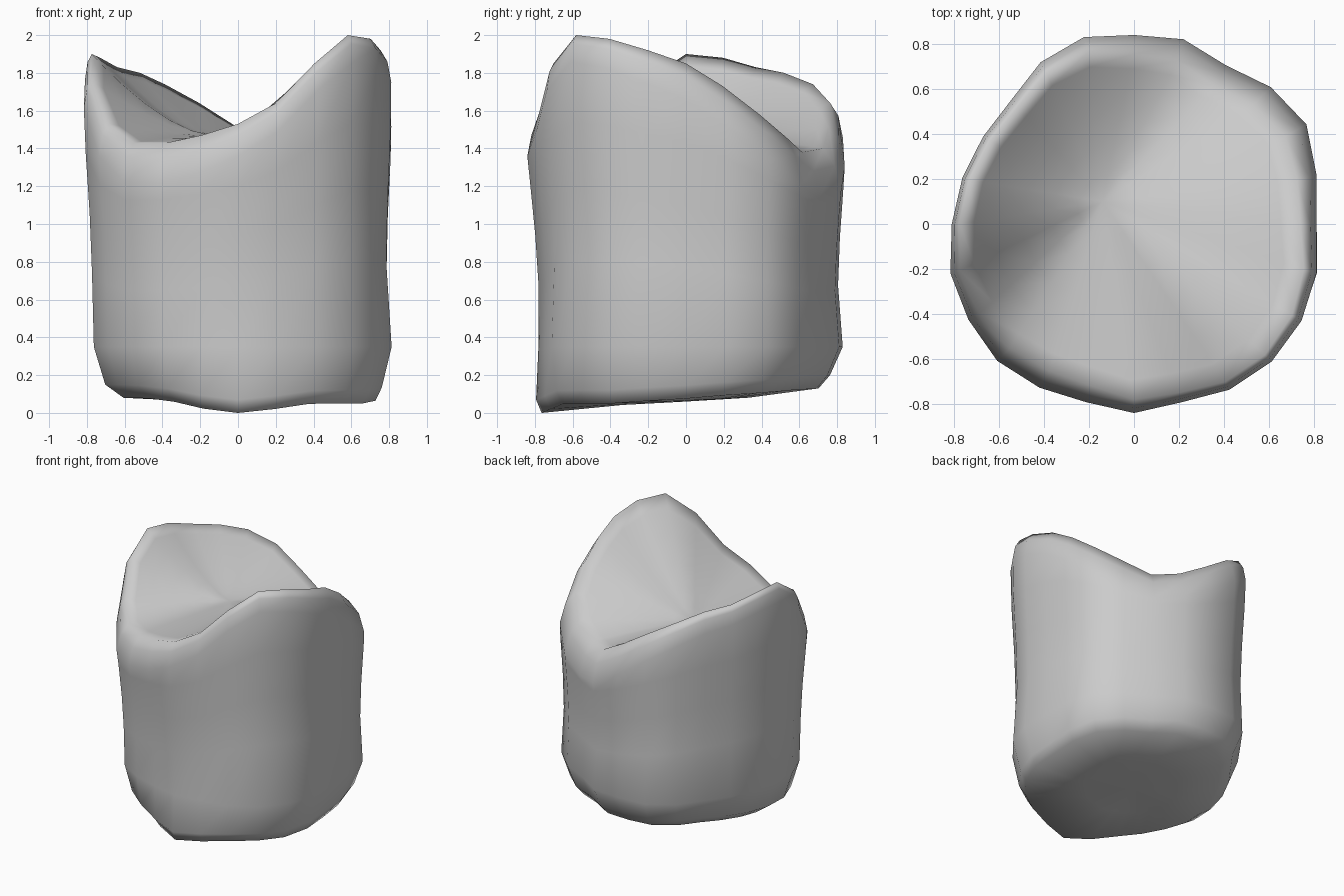
import bpy, bmesh
from math import sin, cos, pi, exp, radians, remainder

if "Cube" in bpy.data.objects:
    bpy.data.objects.remove(bpy.data.objects["Cube"])

# Outline radius and rim height every 15 degrees, starting at +x
RADIUS = [.81, .84, .885, .86, .815, .85, .84, .86, .83, .775, .775, .79,
          .81, .845, .85, .86, .84, .82, .84, .82, .85, .865, .86, .84]
RIM = [1.85, 1.73, 1.58, 1.46, 1.38, 1.40, 1.51, 1.64, 1.74, 1.80, 1.83, 1.88,
       1.90, 1.76, 1.53, 1.43, 1.43, 1.47, 1.53, 1.64, 1.85, 2.00, 1.98, 1.92]
N = len(RADIUS)
FLOOR = (-.14, .10, 1.47)   # lowest middle point of the saddle

bm = bmesh.new()
rings = []


def bump(a, centre, width):
    d = remainder(a - radians(centre), 2 * pi)
    return exp(-(d / radians(width)) ** 2)


def add_ring(fn, shift=0):
    ring = []
    for i in range(N):
        a = 2 * pi * i / N
        f, z = fn(i, a)
        r = f * RADIUS[i]
        ring.append(bm.verts.new((r * cos(a) + shift * FLOOR[0], r * sin(a) + shift * FLOOR[1], z)))
    rings.append(ring)


def base(a):
    return .08 + .05 * max(0, sin(a)) - .08 * bump(a, 270, 26) - .03 * bump(a, 325, 25)


def foot(a):
    return .82 + .08 * cos(a) + .09 * bump(a, 270, 26) + .02 * bump(a, 90, 30) - .04 * bump(a, 45, 30)


def wall(a):
    return .97 + .015 * cos(a) - .04 * bump(a, 270, 40)


def roll(a):
    return bump(a, 50, 62) + .7 * bump(a, 240, 35)


# Underside and rounded foot
add_ring(lambda i, a: (.4, .06 + .3 * (base(a) - .06)))
add_ring(lambda i, a: (foot(a), base(a)))
add_ring(lambda i, a: (.5 * foot(a) + .49, base(a) + .07))
add_ring(lambda i, a: (wall(a) + .02 * cos(a) + .02 * max(0, sin(a)) - .03 * bump(a, 45, 28), .35))
# Slightly waisted wall, following the rim upwards
for t, k in ((.28, -.02), (.5, -.015), (.72, 0)):
    add_ring(lambda i, a: (wall(a) * (1 - t) + t + k, .35 + (RIM[i] - .35) * t))
add_ring(lambda i, a: (1, RIM[i] - .13 - .12 * roll(a)))
# Rim, rolled widest on the low sides
add_ring(lambda i, a: (.985 - .03 * roll(a), RIM[i] - .04 - .06 * roll(a)))
crest = [.96 - .09 * roll(2 * pi * i / N) for i in range(N)]
add_ring(lambda i, a: (crest[i], RIM[i]))
# Saddle-shaped top, its valley lying left of the middle
for r in (.9, .75, .55, .35, .17):
    add_ring(lambda i, a: (crest[i] * r, FLOOR[2] + (RIM[i] - FLOOR[2]) * r ** 1.6), 1 - r)

for lower, upper in zip(rings, rings[1:]):
    for i in range(N):
        j = (i + 1) % N
        bm.faces.new((lower[i], lower[j], upper[j], upper[i]))
for ring, co in ((rings[0], (0, 0, .06)), (rings[-1], FLOOR)):
    c = bm.verts.new(co)
    for i in range(N):
        bm.faces.new((ring[i], ring[(i + 1) % N], c))
bmesh.ops.recalc_face_normals(bm, faces=bm.faces[:])
for face in bm.faces:
    face.smooth = True

mesh = bpy.data.meshes.new("saddle_topped_stump")
bm.to_mesh(mesh)
bm.free()
stump = bpy.data.objects.new("saddle_topped_stump", mesh)
bpy.context.collection.objects.link(stump)
